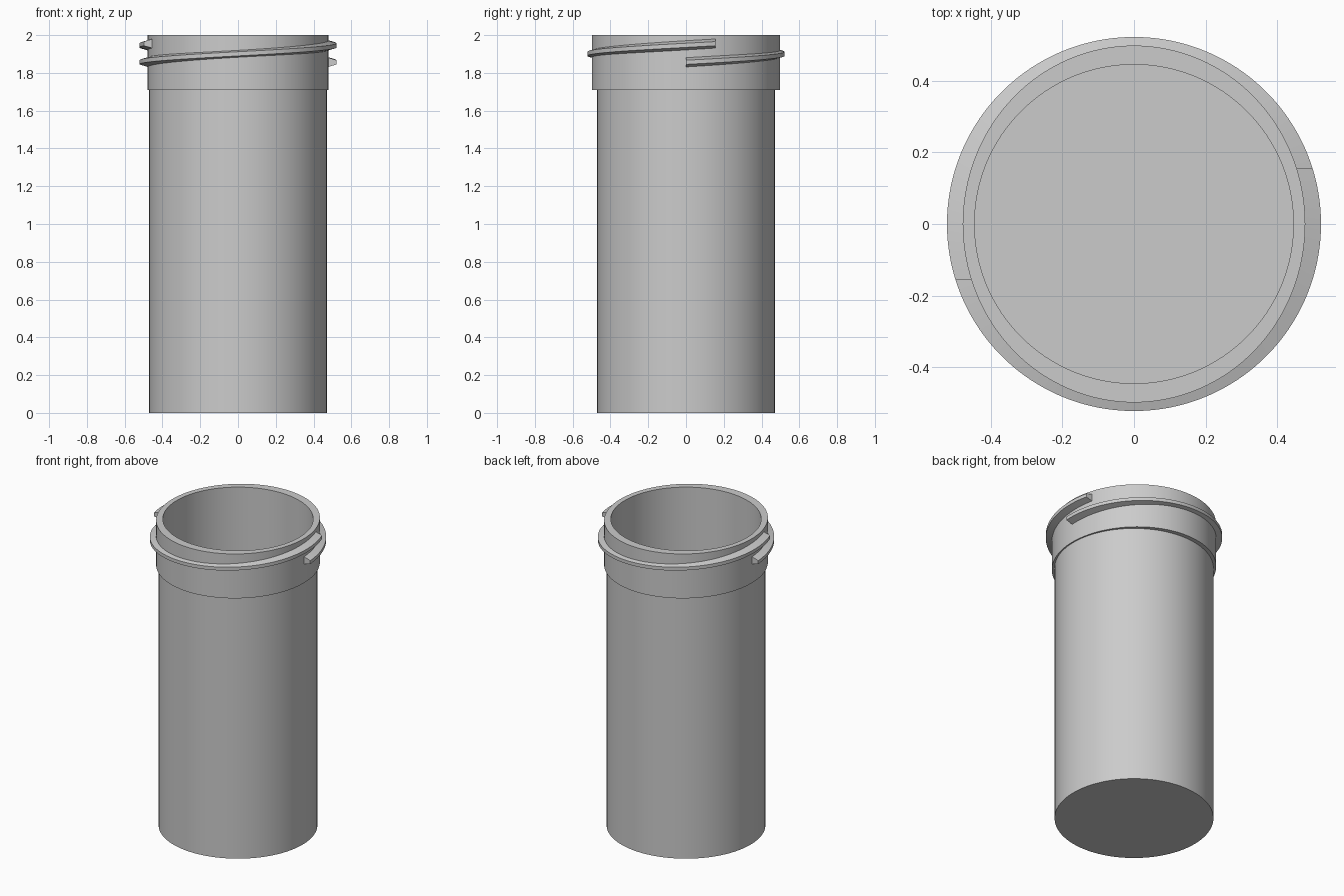
import bpy, bmesh
from math import sin, cos, asin, pi, radians

cube = bpy.data.objects.get("Cube")
if cube:
    bpy.data.objects.remove(cube, do_unlink=True)

GREY = (0.6, 0.6, 0.6, 1)
mat = bpy.data.materials.new("grey_plastic")
mat.use_nodes = True
mat.diffuse_color = GREY
mat.node_tree.nodes["Principled BSDF"].inputs["Base Color"].default_value = GREY


def finish(name, bm):
    """Turn a bmesh into a smooth object with sharp creases."""
    bmesh.ops.recalc_face_normals(bm, faces=bm.faces)
    mesh = bpy.data.meshes.new(name)
    bm.to_mesh(mesh)
    bm.free()
    obj = bpy.data.objects.new(name, mesh)
    bpy.context.collection.objects.link(obj)
    mesh.materials.append(mat)
    bpy.ops.object.select_all(action="DESELECT")
    obj.select_set(True)
    bpy.context.view_layer.objects.active = obj
    bpy.ops.object.shade_smooth_by_angle(angle=radians(30))
    return obj


def loft(bm, rings):
    """Bridge consecutive closed rings and cap both ends."""
    loops = [[bm.verts.new(p) for p in ring] for ring in rings]
    n = len(loops[0])
    for a, b in zip(loops, loops[1:]):
        for i in range(n):
            j = (i + 1) % n
            bm.faces.new((a[i], a[j], b[j], b[i]))
    bm.faces.new(loops[0])
    bm.faces.new(loops[-1])


def ellipse(rx, ry, z, n=128):
    return [(rx * cos(2 * pi * i / n), ry * sin(2 * pi * i / n), z) for i in range(n)]


# Hollow tube: round body, slightly oval neck, round bore with a floor
bm = bmesh.new()
loft(bm, [ellipse(*ring) for ring in (
    (0.47, 0.47, 0), (0.47, 0.47, 1.71),
    (0.478, 0.498, 1.71), (0.478, 0.498, 2),
    (0.445, 0.445, 2), (0.445, 0.445, 0.03))])
finish("container_body", bm)

# Two-start screw thread: trapezoid swept up just over half a turn,
# with the far end cut square at a constant depth
PROFILE = ((0.46, -0.03), (0.522, -0.011), (0.522, 0.011), (0.46, 0.03))
START_Z, RISE, END_Y, STEPS = 1.856, 0.09, 0.155, 80


def thread_section(t, turn):
    points = []
    for r, dz in PROFILE:
        angle = t * (pi + asin(END_Y / r))
        z = START_Z + RISE * angle / pi + dz
        points.append((r * cos(angle + turn), r * sin(angle + turn), z))
    return points


for name, turn in (("thread_back", 0), ("thread_front", pi)):
    bm = bmesh.new()
    loft(bm, [thread_section(k / STEPS, turn) for k in range(STEPS + 1)])
    finish(name, bm)
